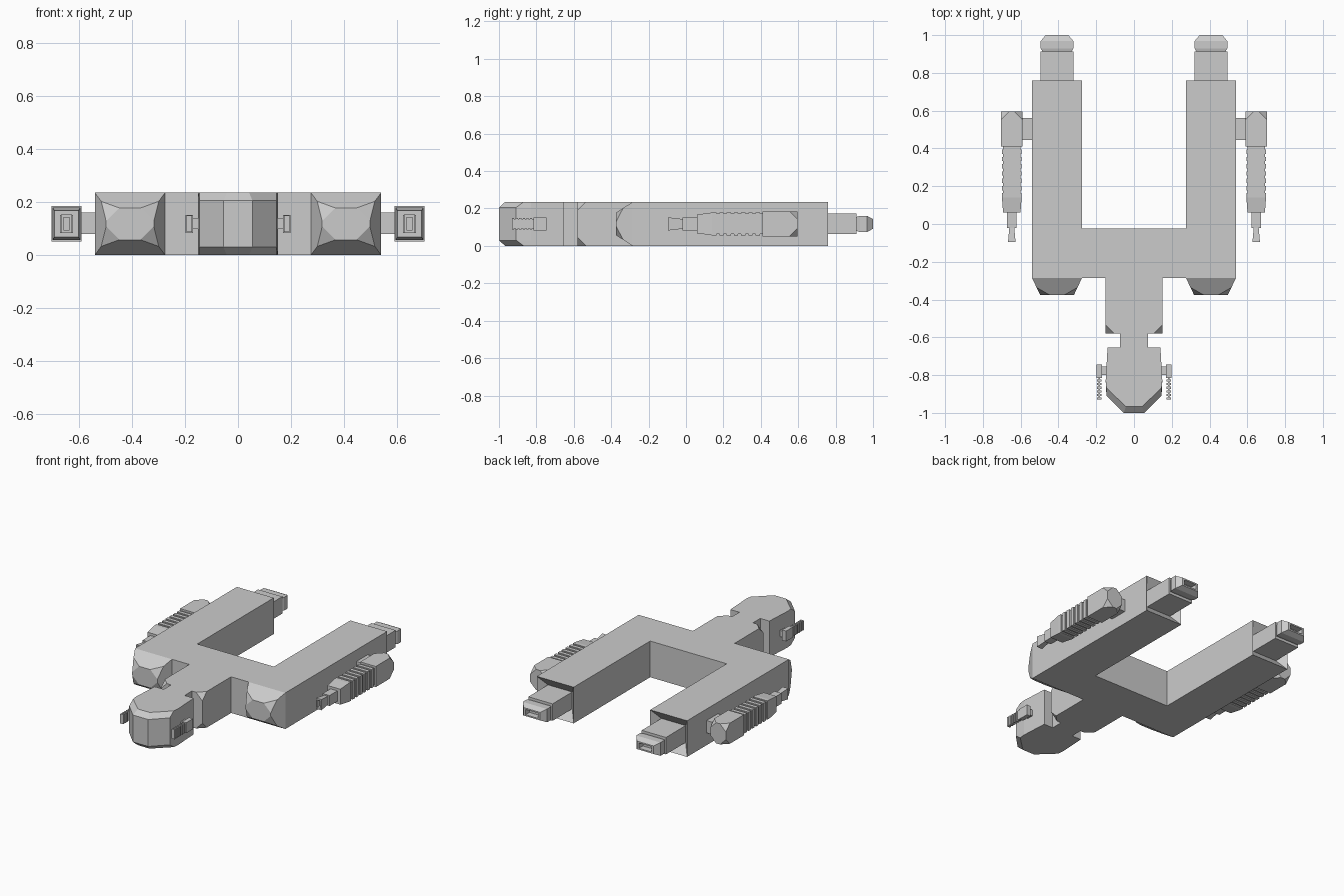
import bpy, bmesh
from mathutils import Vector

if "Cube" in bpy.data.objects:
    bpy.data.objects.remove(bpy.data.objects["Cube"])

H = 0.235          # hull height
ZC = H / 2         # common centre height


def finish(name, bm):
    bmesh.ops.remove_doubles(bm, verts=bm.verts, dist=1e-4)
    bmesh.ops.recalc_face_normals(bm, faces=bm.faces)
    me = bpy.data.meshes.new(name)
    bm.to_mesh(me)
    bm.free()
    ob = bpy.data.objects.new(name, me)
    bpy.context.collection.objects.link(ob)
    return ob


def skin(bm, rings, start=True, end=True):
    """Join equal-sized rings of points with quads and optional end caps."""
    rows = [[bm.verts.new(p) for p in r] for r in rings]
    for a, b in zip(rows, rows[1:]):
        for i in range(len(a)):
            j = (i + 1) % len(a)
            bm.faces.new((a[i], a[j], b[j], b[i]))
    if start:
        bm.faces.new(rows[0])
    if end:
        bm.faces.new(rows[-1])


def loft(bm, cx, cz, stations, start=True, end=True):
    """Rectangular sections (y, half width, half height) along y."""
    skin(bm, [[(cx + a * w, y, cz + b * h)
               for a, b in ((-1, -1), (1, -1), (1, 1), (-1, 1))]
              for y, w, h in stations], start, end)


def clip_corners(bm, test, amount):
    vs = [v for v in bm.verts if test(v.co)]
    bmesh.ops.bevel(bm, geom=vs, offset=amount, offset_type='OFFSET',
                    segments=1, profile=0.5, affect='VERTICES')


def mirrored(half):
    return half + [(-x, y) for x, y in reversed(half)]


def box(name, x0, x1, y0, y1, z0, z1):
    bm = bmesh.new()
    loft(bm, (x0 + x1) / 2, (z0 + z1) / 2,
         [(y0, abs(x1 - x0) / 2, (z1 - z0) / 2), (y1, abs(x1 - x0) / 2, (z1 - z0) / 2)])
    return finish(name, bm)


# Hull: forked plan with neck
XI, XO, YF, YB = 0.275, 0.54, -0.285, 0.76
AX, AW = (XI + XO) / 2, (XO - XI) / 2
plan = mirrored([(0.075, -0.655), (0.075, -0.58), (0.15, -0.58), (0.15, YF),
                 (XI, YF), (XO, YF), (XO, YB), (XI, YB), (XI, -0.025)])
bm = bmesh.new()
skin(bm, [[(x, y, z) for x, y in plan] for z in (0, H)])
ends = [f for f in bm.faces if abs(abs(f.calc_center_median().x) - AX) < 0.01
        and min(abs(f.calc_center_median().y - y) for y in (YF, YB)) < 0.001]
bmesh.ops.delete(bm, geom=ends, context='FACES_ONLY')

for s in (-1, 1):
    # Tapered arm fronts
    loft(bm, s * AX, ZC, [(YF, AW, ZC), (-0.375, 0.09, 0.06)], start=False)
    # Recessed rear with stepped thruster and hollow tip
    loft(bm, s * AX, ZC, [(YB, AW, ZC), (0.71, 0.087, 0.055), (0.912, 0.087, 0.055),
                          (0.912, 0.076, 0.038), (0.93, 0.087, 0.043),
                          (0.968, 0.087, 0.043), (1.0, 0.06, 0.026),
                          (1.0, 0.045, 0.017), (0.96, 0.045, 0.017)], start=False)
bmesh.ops.remove_doubles(bm, verts=bm.verts, dist=1e-4)
bmesh.ops.recalc_face_normals(bm, faces=bm.faces)
clip_corners(bm, lambda c: abs(c.y + 0.375) < 1e-3, 0.05)
clip_corners(bm, lambda c: abs(c.y + 0.58) < 1e-3 and abs(c.x) > 0.1, 0.045)
finish("forked_hull", bm)

# Head: blunt nose, chamfered above and below
outer = mirrored([(0.14, -0.655), (0.15, -0.83), (0.146, -0.908), (0.055, -1.0)])
inner = mirrored([(0.14, -0.655), (0.15, -0.83), (0.146, -0.868), (0.042, -0.967)])
bm = bmesh.new()
skin(bm, [[(x, y, z) for x, y in p]
          for p, z in ((inner, 0), (outer, 0.03), (outer, 0.205), (inner, H))])
finish("head", bm)


def ridges(y0, y1, n, w, h, d):
    """Square grooves of depth d running from y0 to y1."""
    out, step = [], (y1 - y0) / n
    for i in range(n):
        y = y0 + i * step
        out += [(y, w - d, h - d), (y + step * 0.4, w - d, h - d),
                (y + step * 0.4, w, h), (y + step, w, h)]
    return out


for s, side in ((-1, "left"), (1, "right")):
    # Large side gun: chamfered breech, ridged barrel, flared muzzle
    box("gun_mount_" + side, s * 0.53, s * 0.60, 0.445, 0.56, 0.08, 0.16)
    gx = s * 0.647
    bm = bmesh.new()
    loft(bm, gx, ZC, [(0.41, 0.056, 0.067), (0.595, 0.056, 0.067)])
    bmesh.ops.recalc_face_normals(bm, faces=bm.faces)
    clip_corners(bm, lambda c: c.y > 0.59, 0.042)
    finish("gun_breech_" + side, bm)
    bm = bmesh.new()
    loft(bm, gx, ZC, ridges(0.41, 0.14, 7, 0.052, 0.061, 0.006)
         + [(0.06, 0.046, 0.05), (0.06, 0.025, 0.034), (-0.02, 0.025, 0.034),
            (-0.02, 0.013, 0.026), (-0.095, 0.02, 0.035),
            (-0.095, 0.011, 0.024), (-0.07, 0.011, 0.024)])
    finish("gun_barrel_" + side, bm)

    # Small head gun
    box("head_gun_mount_" + side, s * 0.135, s * 0.17, -0.80, -0.755, 0.098, 0.138)
    bm = bmesh.new()
    loft(bm, s * 0.184, ZC, [(-0.745, 0.014, 0.034), (-0.815, 0.014, 0.034)]
         + ridges(-0.815, -0.93, 6, 0.011, 0.031, 0.006))
    finish("head_gun_" + side, bm)
